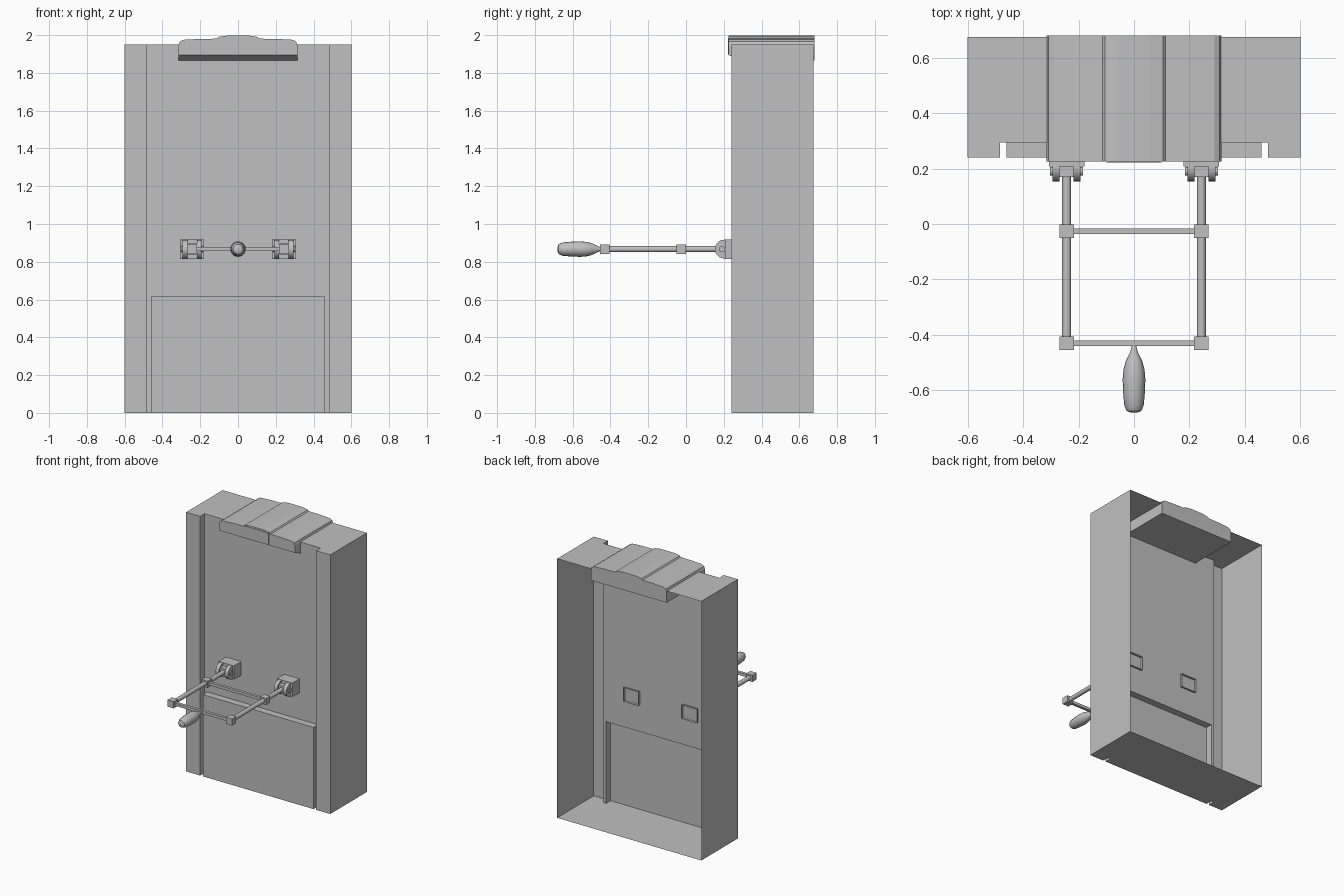
import bpy
import bmesh
import math
from mathutils import Matrix, Vector

if "Cube" in bpy.data.objects:
    bpy.data.objects.remove(bpy.data.objects["Cube"], do_unlink=True)

GREY = (0.53, 0.53, 0.53, 1)
mat = bpy.data.materials.new("plain_grey")
mat.use_nodes = True
mat.diffuse_color = GREY
mat.node_tree.nodes["Principled BSDF"].inputs["Base Color"].default_value = GREY


def finish(name, bm, smooth=False):
    bmesh.ops.remove_doubles(bm, verts=bm.verts, dist=1e-5)
    bmesh.ops.recalc_face_normals(bm, faces=bm.faces)
    mesh = bpy.data.meshes.new(name)
    bm.to_mesh(mesh)
    bm.free()
    mesh.materials.append(mat)
    obj = bpy.data.objects.new(name, mesh)
    bpy.context.collection.objects.link(obj)
    if smooth:
        bpy.ops.object.select_all(action="DESELECT")
        obj.select_set(True)
        bpy.context.view_layer.objects.active = obj
        bpy.ops.object.shade_smooth_by_angle(angle=math.radians(35))
    return obj


def face(bm, points):
    return bm.faces.new([bm.verts.new(p) for p in points])


def add_box(bm, centre, size):
    m = Matrix.Translation(centre) @ Matrix.Diagonal((*size, 1))
    return bmesh.ops.create_cube(bm, size=1, matrix=m)["verts"]


def box(name, centre, size):
    bm = bmesh.new()
    add_box(bm, centre, size)
    return finish(name, bm)


def cylinder(name, centre, radius, length, axis, sides=16):
    bm = bmesh.new()
    turn = Matrix.Rotation(math.pi / 2, 4, "X" if axis == "Y" else "Y")
    bmesh.ops.create_cone(bm, cap_ends=True, segments=sides, radius1=radius,
                          radius2=radius, depth=length,
                          matrix=Matrix.Translation(centre) @ turn)
    return finish(name, bm, True)


# Open-backed cabinet shell with corner pillars and a proud lower panel
FRONT, BACK, PANEL = 0.24, 0.675, 0.293
LEDGE, TOP = 0.615, 1.95


def mirrored(half):
    return half + [(-x, y) for x, y in reversed(half)]


half = [(0.6, BACK), (0.6, FRONT), (0.483, FRONT), (0.483, PANEL)]
upper = mirrored(half)
lower = mirrored(half + [(0.46, PANEL), (0.46, FRONT)])
bm = bmesh.new()
for outline, z0, z1 in ((upper, LEDGE, TOP), (lower, 0, LEDGE)):
    for (xa, ya), (xb, yb) in zip(outline, outline[1:]):
        face(bm, [(xa, ya, z0), (xb, yb, z0), (xb, yb, z1), (xa, ya, z1)])
face(bm, [(x, y, TOP) for x, y in upper])
face(bm, [(x, y, 0) for x, y in lower])
face(bm, [(x, y, LEDGE) for x, y in lower[4:8]])
finish("cabinet_shell", bm)

# Top cap: rounded shoulders, raised domed centre, front lip cut away below
LOW = 1.865
side = [(0.315, LOW), (0.315, 1.945), (0.308, 1.965), (0.29, 1.975),
        (0.2, 1.98), (0.113, 1.981), (0.105, 1.99), (0.055, 1.998)]
profile = mirrored(side)
bm = bmesh.new()
rings = []
for y, low in ((0.225, 1.895), (PANEL, LOW), (0.68, LOW)):
    rings.append([bm.verts.new((x, y, max(z, low))) for x, z in profile])
for a, b in zip(rings, rings[1:]):
    for i in range(len(profile)):
        j = (i + 1) % len(profile)
        bm.faces.new((a[i], a[j], b[j], b[i]))
bm.faces.new(rings[0])
bm.faces.new(rings[-1])
finish("top_cap", bm)
box("cap_front_plate", (0, 0.225, 1.942), (0.2, 0.006, 0.088))

# Hinge brackets and arms, one per side
Z, ARM = 0.867, 0.243
for s, tag in ((1, "left"), (-1, "right")):
    x = s * ARM
    # Hollow mounting box
    bm = bmesh.new()
    add_box(bm, (x, 0.257, Z), (0.128, 0.1, 0.104))
    bm.faces.ensure_lookup_table()
    rear = max(bm.faces, key=lambda f: f.calc_center_median().y)
    bmesh.ops.inset_individual(bm, faces=[rear], thickness=0.016)
    bmesh.ops.translate(bm, verts=rear.verts, vec=Vector((0, -0.06, 0)))
    finish(tag + "_bracket_box", bm)
    # Rounded hinge lugs
    for k, side_tag in ((1, "outer"), (-1, "inner")):
        cylinder(f"{tag}_{side_tag}_lug", (x + s * k * 0.038, 0.203, Z),
                 0.05, 0.026, "X", 20)
    cylinder(tag + "_hinge_pin", (x, 0.19, Z), 0.016, 0.118, "X")
    box(tag + "_pivot_block", (x, 0.19, Z), (0.05, 0.04, 0.06))
    # Arm rod and square joints
    cylinder(tag + "_arm_rod", (x, -0.11, Z), 0.0165, 0.64, "Y")
    for y, where in ((-0.026, "rear"), (-0.43, "front")):
        box(f"{tag}_{where}_joint", (x, y, Z), (0.052, 0.05, 0.05))

# Cross bars between the arms
for y, where in ((-0.026, "rear"), (-0.43, "front")):
    box(where + "_cross_bar", (0, y, Z), (2 * ARM, 0.021, 0.021))

# Turned grip, lathed around the y axis
grip = [(0, -0.435), (0.008, -0.44), (0.014, -0.462), (0.03, -0.495),
        (0.038, -0.525), (0.041, -0.56), (0.039, -0.61), (0.035, -0.655),
        (0.026, -0.674), (0.012, -0.68), (0, -0.68)]
bm = bmesh.new()
verts = [bm.verts.new((r, y, Z)) for r, y in grip]
edges = [bm.edges.new(pair) for pair in zip(verts, verts[1:])]
bmesh.ops.spin(bm, geom=verts + edges, cent=(0, 0, Z), axis=(0, 1, 0),
               angle=2 * math.pi, steps=16)
finish("handle_grip", bm, True)
